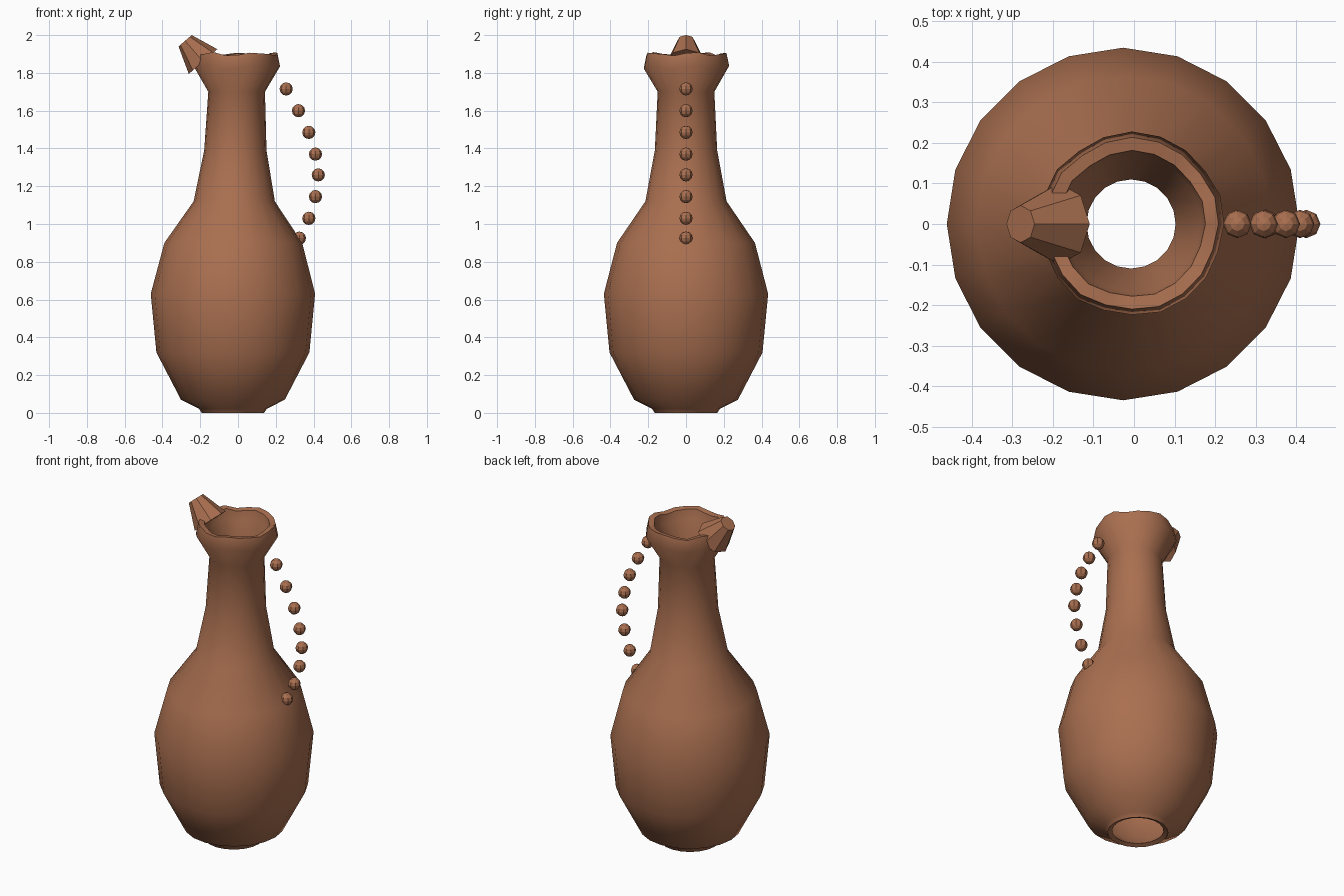
import bpy, bmesh, math
from mathutils import Vector

cube = bpy.data.objects.get("Cube")
if cube:
    bpy.data.objects.remove(cube, do_unlink=True)

clay = bpy.data.materials.new("terracotta clay")
clay.use_nodes = True
colour = (0.40, 0.16, 0.08, 1)
clay.diffuse_color = colour
clay.node_tree.nodes["Principled BSDF"].inputs["Base Color"].default_value = colour


def finish(name, bm):
    bmesh.ops.recalc_face_normals(bm, faces=bm.faces)
    mesh = bpy.data.meshes.new(name)
    bm.to_mesh(mesh)
    bm.free()
    mesh.materials.append(clay)
    obj = bpy.data.objects.new(name, mesh)
    bpy.context.collection.objects.link(obj)
    return obj


# Bottle wall: closed profile (radius, height), up the outside and down the inside
SIDES = 20
outside = [(0.165, 0.0), (0.18, 0.022), (0.275, 0.07), (0.405, 0.32), (0.435, 0.63),
           (0.365, 0.90), (0.215, 1.12), (0.165, 1.39), (0.15, 1.70), (0.226, 1.83),
           (0.212, 1.90)]
inside = [(0.18, 1.895), (0.17, 1.84), (0.11, 1.70), (0.125, 1.39), (0.175, 1.13),
          (0.32, 0.89), (0.39, 0.63), (0.36, 0.33), (0.245, 0.11), (0.14, 0.01)]
bm = bmesh.new()
rings = []
for r, z in outside + inside:
    lean = -0.027 + 0.022 * min(1, max(0, z - 0.8))
    ring = []
    for i in range(SIDES):
        a = math.tau * i / SIDES
        # Hand-worked unevenness at the lip
        wave = math.sin(5 * a + 0.6) + 0.5 * math.sin(8 * a)
        lift = 0.008 * wave if z > 1.8 else 0
        rr = r * (1 + 0.012 * wave) if z > 1.8 else r
        ring.append(bm.verts.new((lean + rr * math.cos(a), rr * math.sin(a), z + lift)))
    rings.append(ring)
for k, low in enumerate(rings):
    high = rings[(k + 1) % len(rings)]
    for i in range(SIDES):
        j = (i + 1) % SIDES
        bm.faces.new((low[i], low[j], high[j], high[i]))
bottle = finish("bottle_body", bm)
bpy.context.view_layer.objects.active = bottle
bottle.select_set(True)
bpy.ops.object.shade_smooth_by_angle(angle=math.radians(65))
bottle.select_set(False)

# Faceted spout set across the lip
wide, tip = Vector((-0.185, 0, 1.86)), Vector((-0.28, 0, 1.97))
bm = bmesh.new()
bmesh.ops.create_cone(bm, cap_ends=True, segments=8, radius1=0.1, radius2=0.046,
                      depth=(tip - wide).length)
spout = finish("spout", bm)
spout.location = (wide + tip) / 2
spout.rotation_euler = (tip - wide).to_track_quat('Z', 'Y').to_euler()

# Handle made from a curved row of beads
beads = [(0.255, 1.715), (0.32, 1.60), (0.375, 1.485), (0.41, 1.37),
         (0.425, 1.26), (0.41, 1.145), (0.375, 1.03), (0.325, 0.925)]
for n, (x, z) in enumerate(beads):
    bm = bmesh.new()
    bmesh.ops.create_uvsphere(bm, u_segments=8, v_segments=6, radius=0.035)
    bead = finish(f"handle_bead_{n + 1}", bm)
    bead.location = (x, 0, z)
